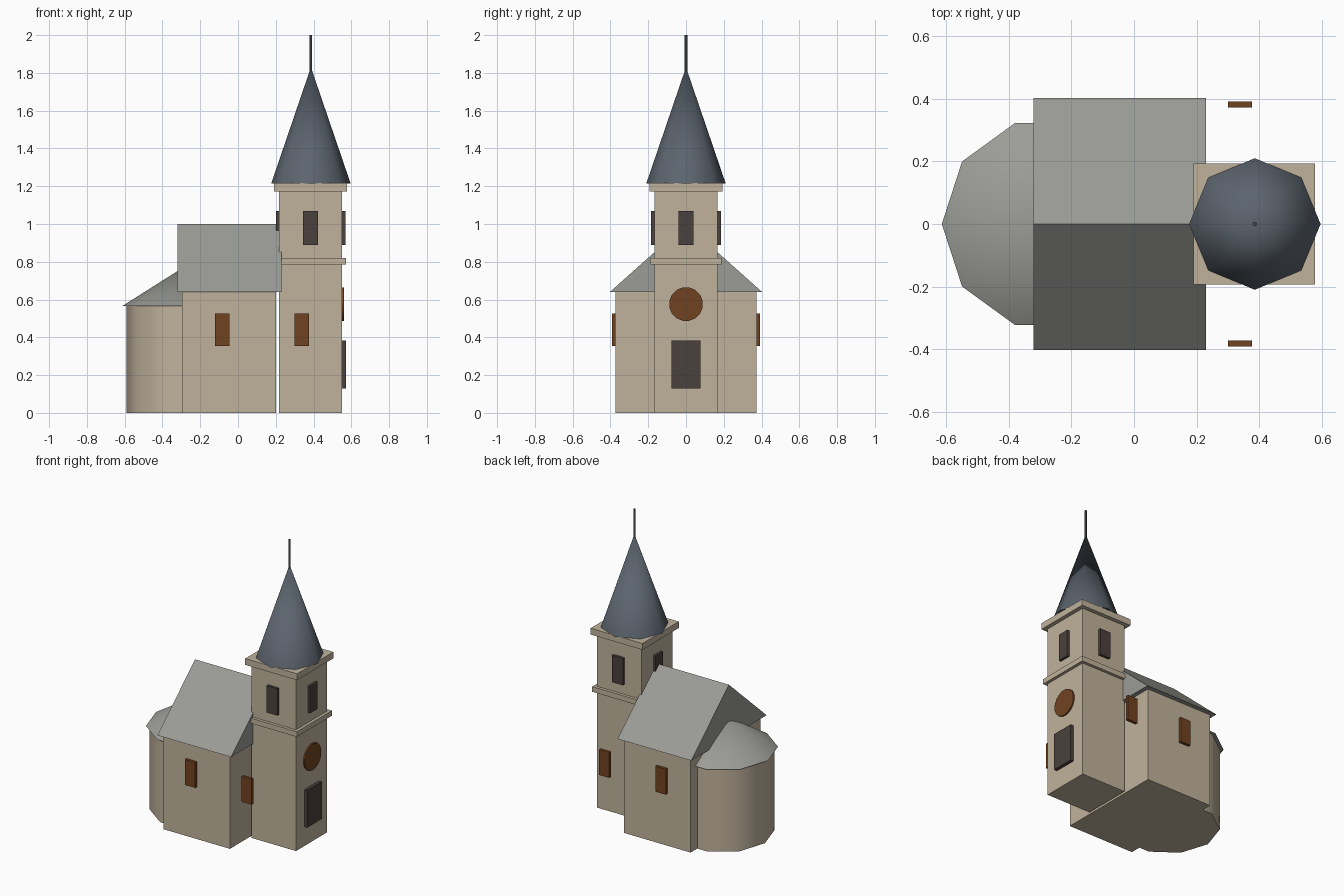
import bpy, bmesh, math
from mathutils import Matrix

if "Cube" in bpy.data.objects:
    bpy.data.objects.remove(bpy.data.objects["Cube"])


def material(name, rgb):
    m = bpy.data.materials.new(name)
    m.diffuse_color = (*rgb, 1.0)
    m.use_nodes = True
    m.node_tree.nodes["Principled BSDF"].inputs["Base Color"].default_value = m.diffuse_color
    return m


PLASTER = material("warm plaster", (0.53, 0.45, 0.335))
ROOF = material("grey roof", (0.33, 0.335, 0.31))
SLATE = material("blue slate", (0.105, 0.127, 0.155))
WOOD = material("brown wood", (0.165, 0.055, 0.015))
DARK = material("dark opening", (0.07, 0.052, 0.046))
IRON = material("dark iron", (0.065, 0.063, 0.063))


def finish(name, bm, mat, smooth=None):
    bmesh.ops.recalc_face_normals(bm, faces=bm.faces)
    mesh = bpy.data.meshes.new(name)
    bm.to_mesh(mesh)
    bm.free()
    mesh.materials.append(mat)
    ob = bpy.data.objects.new(name, mesh)
    bpy.context.collection.objects.link(ob)
    if smooth:
        bpy.ops.object.select_all(action='DESELECT')
        ob.select_set(True)
        bpy.context.view_layer.objects.active = ob
        bpy.ops.object.shade_smooth_by_angle(angle=math.radians(smooth))
    return ob


def box(name, mat, x, y, z):
    """Box from (min, max) ranges on each axis."""
    bm = bmesh.new()
    r = (x, y, z)
    bmesh.ops.create_cube(bm, size=1.0)
    for v in bm.verts:
        for i in range(3):
            v.co[i] = r[i][0] if v.co[i] < 0 else r[i][1]
    return finish(name, bm, mat)


def cone(name, mat, sides, r1, r2, x, z0, z1, turn=0.0, smooth=None):
    """Upright cone or cylinder on the y = 0 axis."""
    bm = bmesh.new()
    mtx = Matrix.Translation((x, 0, (z0 + z1) / 2)) @ Matrix.Rotation(turn, 4, 'Z')
    bmesh.ops.create_cone(bm, cap_ends=True, segments=sides, radius1=r1,
                          radius2=r2, depth=z1 - z0, matrix=mtx)
    bmesh.ops.remove_doubles(bm, verts=bm.verts, dist=1e-5)
    return finish(name, bm, mat, smooth)


# Nave walls and gabled roof
box("nave_walls", PLASTER, (-0.296, 0.201), (-0.373, 0.373), (0, 0.64))
bm = bmesh.new()
gable = bm.faces.new([bm.verts.new((-0.321, y, z))
                      for y, z in ((-0.403, 0.64), (0.403, 0.64), (0, 1.0))])
ext = bmesh.ops.extrude_face_region(bm, geom=[gable])
new_verts = [g for g in ext["geom"] if isinstance(g, bmesh.types.BMVert)]
bmesh.ops.translate(bm, verts=new_verts, vec=(0.551, 0, 0))
finish("nave_roof", bm, ROOF)

# Ten-sided apse with a conical roof
AX = -0.274
TURN = math.radians(18)
cone("apse_walls", PLASTER, 10, 0.317, 0.317, AX, 0, 0.566, TURN, 40)
cone("apse_roof", ROOF, 10, 0.34, 0, AX, 0.565, 0.78, TURN, 40)

# Square tower with a band and a cornice
TX, H = 0.384, 0.167


def tower_block(name, half, z0, z1):
    box(name, PLASTER, (TX - half, TX + half), (-half, half), (z0, z1))


tower_block("tower_lower", H, 0, 0.785)
tower_block("tower_band", 0.187, 0.785, 0.82)
tower_block("tower_belfry", H, 0.82, 1.173)
tower_block("tower_cornice", 0.194, 1.173, 1.216)

# Spire and finial rod
cone("spire", SLATE, 8, 0.21, 0, TX + 0.002, 1.215, 1.83, 0, 50)
cone("finial_rod", IRON, 8, 0.007, 0.007, TX + 0.002, 1.81, 2.0, 0, 50)

# Side windows on both long sides
for side, s in (("front", -1), ("back", 1)):
    y = tuple(sorted((s * 0.372, s * 0.392)))
    for label, x0 in (("nave", -0.123), ("tower", 0.3)):
        box(f"{label}_window_{side}", WOOD, (x0, x0 + 0.077), y, (0.353, 0.525))

# Belfry openings on all four faces
for s in (-1, 1):
    d = tuple(sorted((s * (H - 0.002), s * (H + 0.017))))
    box("belfry_opening_y", DARK, (TX - 0.04, TX + 0.04), d, (0.888, 1.07))
    box("belfry_opening_x", DARK, (TX + d[0], TX + d[1]), (-0.04, 0.04), (0.888, 1.07))

# Entrance door and round window on the tower front
box("door", DARK, (0.549, 0.573), (-0.078, 0.078), (0.13, 0.382))
bm = bmesh.new()
bmesh.ops.create_cone(bm, cap_ends=True, segments=16, radius1=0.09, radius2=0.09,
                      depth=0.014,
                      matrix=Matrix.Translation((0.554, 0, 0.576))
                      @ Matrix.Rotation(math.pi / 2, 4, 'Y')
                      @ Matrix.Rotation(math.pi / 16, 4, 'Z'))
finish("round_window", bm, WOOD, 30)
